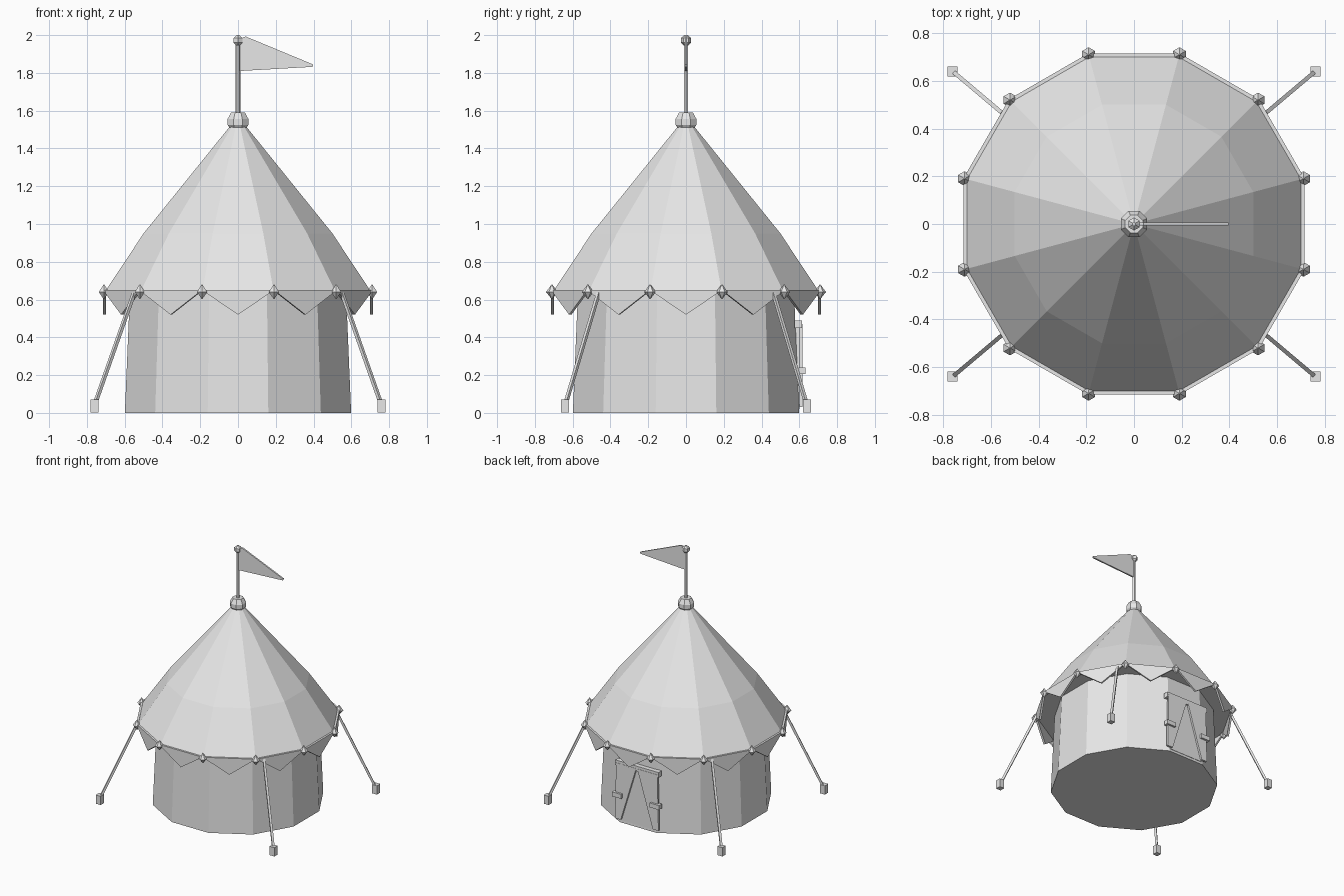
import bpy, math
from mathutils import Vector

if "Cube" in bpy.data.objects:
    bpy.data.objects.remove(bpy.data.objects["Cube"])

canvas = bpy.data.materials.new("light_grey")
canvas.diffuse_color = (0.8, 0.8, 0.8, 1)
canvas.use_nodes = True
canvas.node_tree.nodes["Principled BSDF"].inputs["Base Color"].default_value = canvas.diffuse_color

SIDES = 12
C15 = math.cos(math.radians(15))


def make(name, verts, faces):
    me = bpy.data.meshes.new(name)
    me.from_pydata([tuple(v) for v in verts], [], faces)
    me.materials.append(canvas)
    ob = bpy.data.objects.new(name, me)
    bpy.context.collection.objects.link(ob)
    return ob


def lathe(name, profile, n, centre=(0, 0, 0), turn=0.0):
    """Closed solid from (radius, z) rings; caps both ends."""
    verts, faces = [], []
    for r, z in profile:
        for k in range(n):
            a = turn + 2 * math.pi * k / n
            verts.append(Vector(centre) + Vector((r * math.cos(a), r * math.sin(a), z)))
    for i in range(len(profile) - 1):
        for k in range(n):
            j = (k + 1) % n
            faces.append((i * n + k, i * n + j, i * n + n + j, i * n + n + k))
    faces.append(tuple(reversed(range(n))))
    faces.append(tuple(range(len(verts) - n, len(verts))))
    return make(name, verts, faces)


def plate(name, outline, y0, y1):
    """Prism from an (x, z) outline, extruded from y0 to y1."""
    n = len(outline)
    area = sum(outline[i][0] * outline[(i + 1) % n][1] - outline[(i + 1) % n][0] * outline[i][1]
               for i in range(n))
    if area < 0:
        outline = outline[::-1]
    verts = [(x, y0, z) for x, z in outline] + [(x, y1, z) for x, z in outline]
    faces = [tuple(range(n)), tuple(reversed(range(n, 2 * n)))]
    faces += [(i, i + n, (i + 1) % n + n, (i + 1) % n) for i in range(n)]
    return make(name, verts, faces)


def box(x0, x1, z0, z1):
    return [(x0, z0), (x1, z0), (x1, z1), (x0, z1)]


def rod(name, a, b, r, n=4):
    a, b = Vector(a), Vector(b)
    ob = lathe(name, [(r, 0), (r, (b - a).length)], n, turn=math.pi / n)
    ob.location = a
    ob.rotation_euler = (b - a).to_track_quat('Z', 'Y').to_euler()
    return ob


corner = math.radians(15)

# Canvas wall and two-slope roof
lathe("wall", [(0.62, 0), (0.592, 0.645)], SIDES, turn=corner)
lathe("roof", [(0.70 / C15, 0.648), (0.50 / C15, 0.95), (0.004, 1.565)], SIDES, turn=corner)

# Pointed valance panels and corner beads around the eave
half = 0.715 * math.tan(corner)
for k in range(SIDES):
    p = plate("valance_panel", [(-half, 0.65), (0, 0.52), (half, 0.65)], 0.70, 0.715)
    p.rotation_euler.z = k * math.pi / 6
    a = corner + k * math.pi / 6
    lathe("eave_bead", [(0.002, -0.037), (0.031, 0), (0.002, 0.04)], 6,
          (0.735 * math.cos(a), 0.735 * math.sin(a), 0.64), turn=math.pi / 6)

# Cap, pole and finial
lathe("roof_cap", [(0.045, 1.505), (0.06, 1.525), (0.06, 1.555), (0.04, 1.59)], 8, turn=math.pi / 8)
lathe("flag_pole", [(0.013, 1.57), (0.013, 1.96)], 6)
lathe("pole_finial", [(0.012, 1.945), (0.027, 1.96), (0.027, 1.985), (0.008, 2.0)], 6,
      turn=math.pi / 6)

# Pennant
plate("flag", [(0.008, 1.81), (0.395, 1.832), (0.397, 1.845), (0.04, 1.993), (0.02, 1.985),
               (0.008, 1.95)], -0.006, 0.006)

# Guy ropes and ground stakes
for sx in (-1, 1):
    for sy in (-1, 1):
        rod("guy_rope", (sx * 0.76, sy * 0.64, 0.04), (sx * 0.55, sy * 0.463, 0.635), 0.012)
        plate("stake", box(sx * 0.76 - 0.021, sx * 0.76 + 0.021, 0.003, 0.072),
              sy * 0.64 - 0.021, sy * 0.64 + 0.021)

# Doorway at the back: opening, lintel, tied-back flaps
plate("door_opening", box(-0.155, 0.155, 0.02, 0.47), 0.57, 0.601)
plate("door_lintel", box(-0.19, 0.19, 0.45, 0.49), 0.575, 0.614)
for s in (-1, 1):
    plate("door_flap", [(s * 0.005, 0.47), (s * 0.18, 0.47), (s * 0.19, 0.03), (s * 0.14, 0.03)],
          0.60, 0.616)
    plate("flap_tie", box(s * 0.165 - 0.04, s * 0.165 + 0.04, 0.205, 0.24), 0.595, 0.632)
